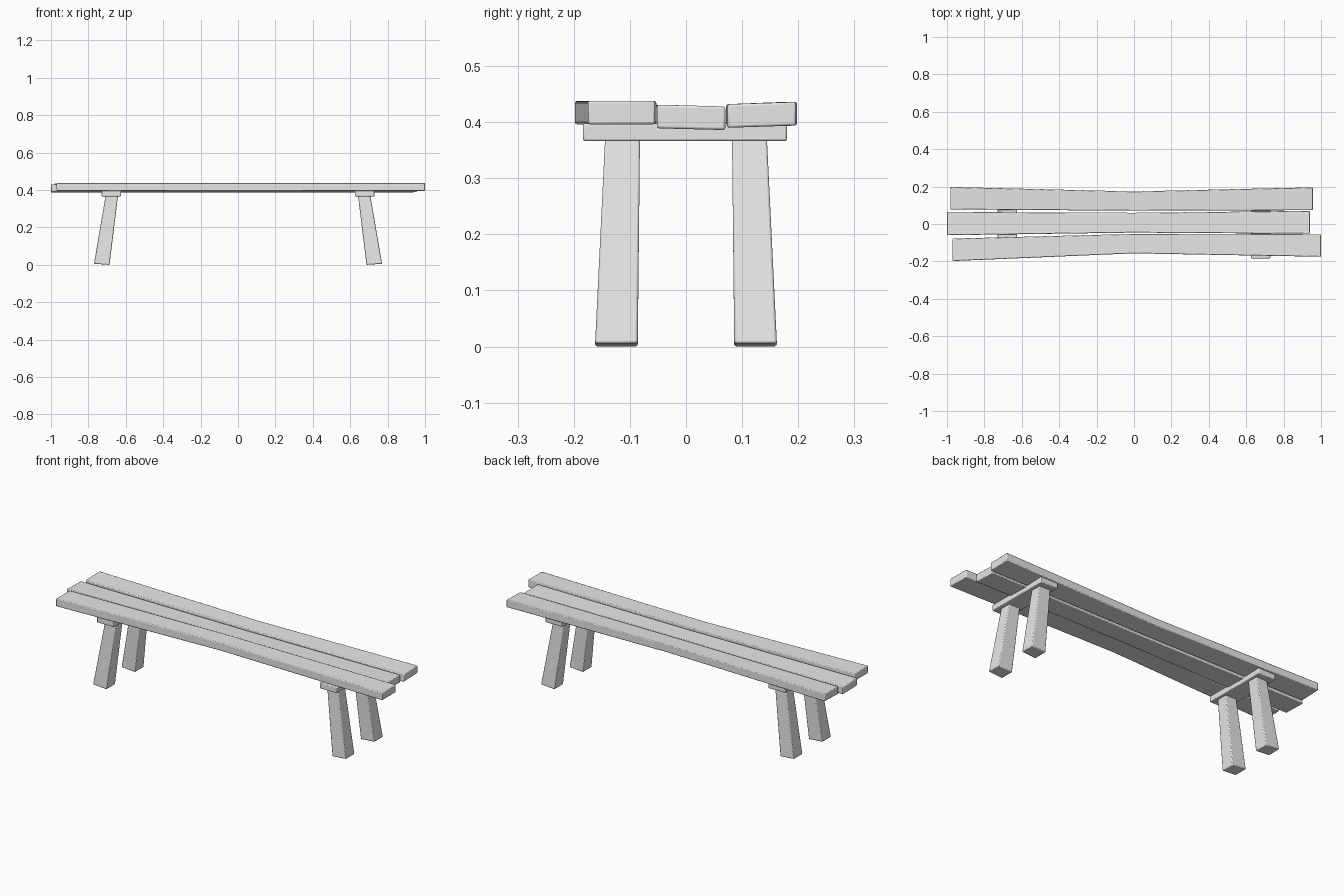
import bpy
import bmesh

cube = bpy.data.objects.get("Cube")
if cube:
    bpy.data.objects.remove(cube, do_unlink=True)

grey = bpy.data.materials.new("pale_grey")
grey.use_nodes = True
grey.diffuse_color = (0.8, 0.8, 0.8, 1)
grey.node_tree.nodes["Principled BSDF"].inputs["Base Color"].default_value = (0.8, 0.8, 0.8, 1)


def loft(name, sections, bevel=0.004):
    """Join four-cornered sections into a solid with softened edges."""
    bm = bmesh.new()
    rings = [[bm.verts.new(p) for p in s] for s in sections]
    for a, b in zip(rings, rings[1:]):
        for i in range(4):
            j = (i + 1) % 4
            bm.faces.new((a[i], a[j], b[j], b[i]))
    bm.faces.new(rings[0])
    bm.faces.new(rings[-1])
    bmesh.ops.recalc_face_normals(bm, faces=bm.faces)
    mesh = bpy.data.meshes.new(name)
    bm.to_mesh(mesh)
    bm.free()
    mesh.materials.append(grey)
    obj = bpy.data.objects.new(name, mesh)
    bpy.context.collection.objects.link(obj)
    mod = obj.modifiers.new("soft_edges", "BEVEL")
    mod.width = bevel
    mod.segments = 2
    mod.limit_method = "ANGLE"
    bpy.ops.object.select_all(action="DESELECT")
    obj.select_set(True)
    bpy.context.view_layer.objects.active = obj
    bpy.ops.object.shade_smooth_by_angle()
    return obj


def plank(name, stations, bottom, tilt):
    """Seat board through (x, y_min, y_max) stations, leaning across its width."""
    thick = 0.042
    loft(name, [[(x, y0, bottom), (x, y1, bottom + tilt),
                 (x, y1, bottom + tilt + thick), (x, y0, bottom + thick)]
                for x, y0, y1 in stations])


# Seat boards, each pinched at its middle
plank("front_plank", [(-0.97, -0.198, -0.078), (0, -0.157, -0.053), (1.0, -0.175, -0.055)], 0.396, 0)
plank("middle_plank", [(-1.0, -0.06, 0.064), (0, -0.046, 0.06), (0.94, -0.052, 0.07)], 0.389, -0.003)
plank("back_plank", [(-0.982, 0.078, 0.198), (0, 0.071, 0.174), (0.956, 0.074, 0.196)], 0.390, 0.004)

for side, sx in (("left", 1), ("right", -1)):
    # Cross beam under the boards
    loft(side + "_cross_beam",
         [[(sx * 0.626, y, 0.366), (sx * 0.73, y, 0.366),
           (sx * 0.73, y, 0.398), (sx * 0.626, y, 0.398)] for y in (-0.184, 0.18)])
    # Splayed legs that widen towards the floor
    for end, sy in (("front", -1), ("back", 1)):
        loft(f"{end}_{side}_leg", [
            [(sx * x, sy * y, z) for x, y, z in
             ((xi, 0.086 if low else 0.082, zi), (xo, 0.086 if low else 0.082, zo),
              (xo, 0.162 if low else 0.144, zo), (xi, 0.162 if low else 0.144, zi))]
            for low, xi, xo, zi, zo in ((True, 0.687, 0.77, 0, 0.006),
                                        (False, 0.641, 0.707, 0.375, 0.375))])
